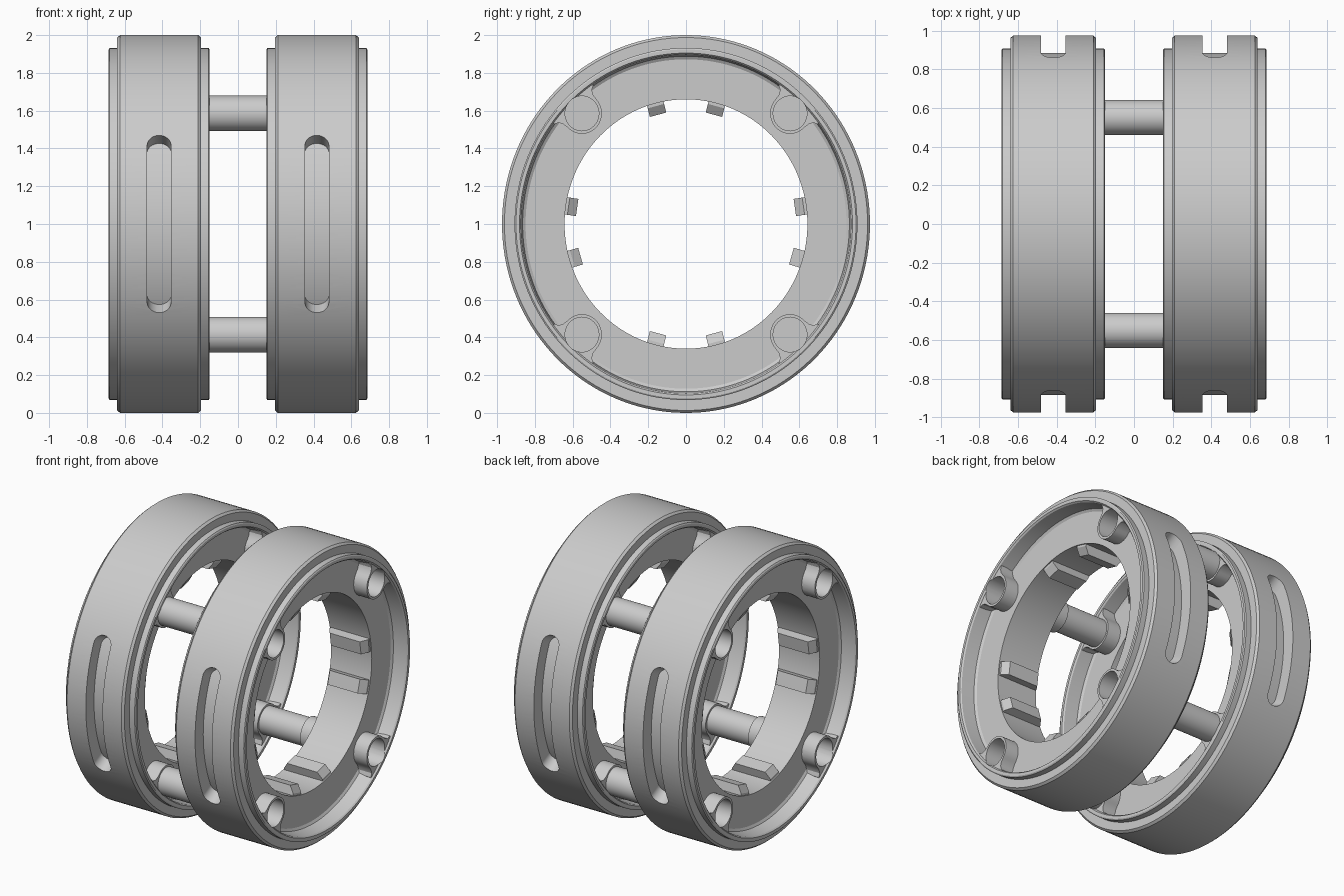
import bpy, bmesh
from math import sin, cos, pi, radians
from mathutils import Vector

if "Cube" in bpy.data.objects:
    bpy.data.objects.remove(bpy.data.objects["Cube"])

ZC, YS = 1.0, 0.974          # axis height, slight sideways squash
RING_X = 0.4175              # ring centre distance from the middle
PEG_R, PEG_ANGLES = 0.814, (46, 134, 226, 314)


def pos(x, u, v, ang):
    """x along the axis, u radial, v tangential at the given angle."""
    c, s = cos(ang), sin(ang)
    return Vector((x, (u * c - v * s) * YS, ZC + u * s + v * c))


def skin(bm, loops, closed=False):
    """Bridge equal vertex loops into a tube; cap the ends unless closed."""
    vs = [[bm.verts.new(p) for p in l] for l in loops]
    n = len(vs[0])
    for k in range(len(vs) if closed else len(vs) - 1):
        a, b = vs[k], vs[(k + 1) % len(vs)]
        for i in range(n):
            j = (i + 1) % n
            bm.faces.new((a[i], a[j], b[j], b[i]))
    if not closed:
        bm.faces.new(vs[0])
        bm.faces.new(vs[-1])


def finish(name, bm):
    bmesh.ops.recalc_face_normals(bm, faces=bm.faces)
    me = bpy.data.meshes.new(name)
    bm.to_mesh(me)
    bm.free()
    ob = bpy.data.objects.new(name, me)
    bpy.context.collection.objects.link(ob)
    return ob


def select(ob):
    bpy.ops.object.select_all(action='DESELECT')
    ob.select_set(True)
    bpy.context.view_layer.objects.active = ob


def boolean(ob, tool, op):
    m = ob.modifiers.new("cut", 'BOOLEAN')
    m.object, m.operation, m.solver = tool, op, 'EXACT'
    select(ob)
    bpy.ops.object.modifier_apply(modifier=m.name)
    bpy.data.objects.remove(tool)


def rod(bm, x0, x1, r, deg, n=40):
    a = radians(deg)
    skin(bm, [[pos(x, PEG_R + r * cos(2 * pi * i / n), r * sin(2 * pi * i / n), a)
               for i in range(n)] for x in (x0, x1)])


# half profile of the ring: axial offset, radius
HALF = [(.155, .66), (.155, .872), (.165, .888), (.258, .897), (.2675, .905),
        (.2675, .924), (.262, .932), (.222, .932), (.222, .987), (.207, 1.0)]
# half outline of a peg boss: radial, tangential
BOSS = [(PEG_R - .108 * cos(t * pi / 20), .108 * sin(t * pi / 20)) for t in range(11)]
BOSS += [(.845, .113), (.866, .125), (.88, .15), (.90, .15)]
BOSS += [(u, -v) for u, v in BOSS[:0:-1]]
TOOTH = [(-.147, .69), (-.147, .645), (-.115, .598), (.115, .598), (.147, .645), (.147, .69)]
TOOTH_ANGLES = (8.4, -16.5, 171.6, 196.5, 75.3, 104.7, 255.3, 284.7)


def make_ring(name, side):
    cx = side * RING_X
    # lathed body
    prof = HALF + [(-x, r) for x, r in reversed(HALF)]
    bm = bmesh.new()
    N = 144
    skin(bm, [[pos(cx + x, r, 0, 2 * pi * k / N) for x, r in prof] for k in range(N)], True)
    ring = finish(name, bm)

    # bosses around the pegs
    bm = bmesh.new()
    for d in PEG_ANGLES:
        skin(bm, [[pos(cx + x, u, v, radians(d)) for u, v in BOSS] for x in (-.255, .255)])
    boolean(ring, finish("boss_tool", bm), 'UNION')

    # teeth in the bore
    bm = bmesh.new()
    for d in TOOTH_ANGLES:
        skin(bm, [[pos(cx + x, r, v, radians(d)) for x, r in TOOTH] for v in (-.046, .046)])
    boolean(ring, finish("tooth_tool", bm), 'UNION')

    # curved slots on both sides, and blind holes from the outer face
    bm = bmesh.new()
    w, half = .064, radians(28)
    ends = [(half - w * (1 - sin(t)), w * cos(t)) for t in [k * pi / 2 / 8 for k in range(8)]]
    mids = [(half - w) * k / 16 for k in range(-15, 16)]
    rows = [(-a, h) for a, h in reversed(ends)] + [(a, w) for a in mids] + ends
    for base in (0, pi):
        skin(bm, [[pos(cx - h, .908, 0, base + a), pos(cx + h, .908, 0, base + a),
                   pos(cx + h, 1.06, 0, base + a), pos(cx - h, 1.06, 0, base + a)]
                  for a, h in rows])
    for d in PEG_ANGLES:
        rod(bm, side * .40, side * .75, .092, d)
    boolean(ring, finish("slot_tool", bm), 'DIFFERENCE')
    return ring


parts = [make_ring("left_ring", -1), make_ring("right_ring", 1)]

# connecting pegs
for i, d in enumerate(PEG_ANGLES):
    bm = bmesh.new()
    rod(bm, -.2, .2, .094, d)
    parts.append(finish(f"connecting_peg_{i + 1}", bm))

for ob in parts:
    select(ob)
    bpy.ops.object.shade_smooth_by_angle(angle=radians(25))
